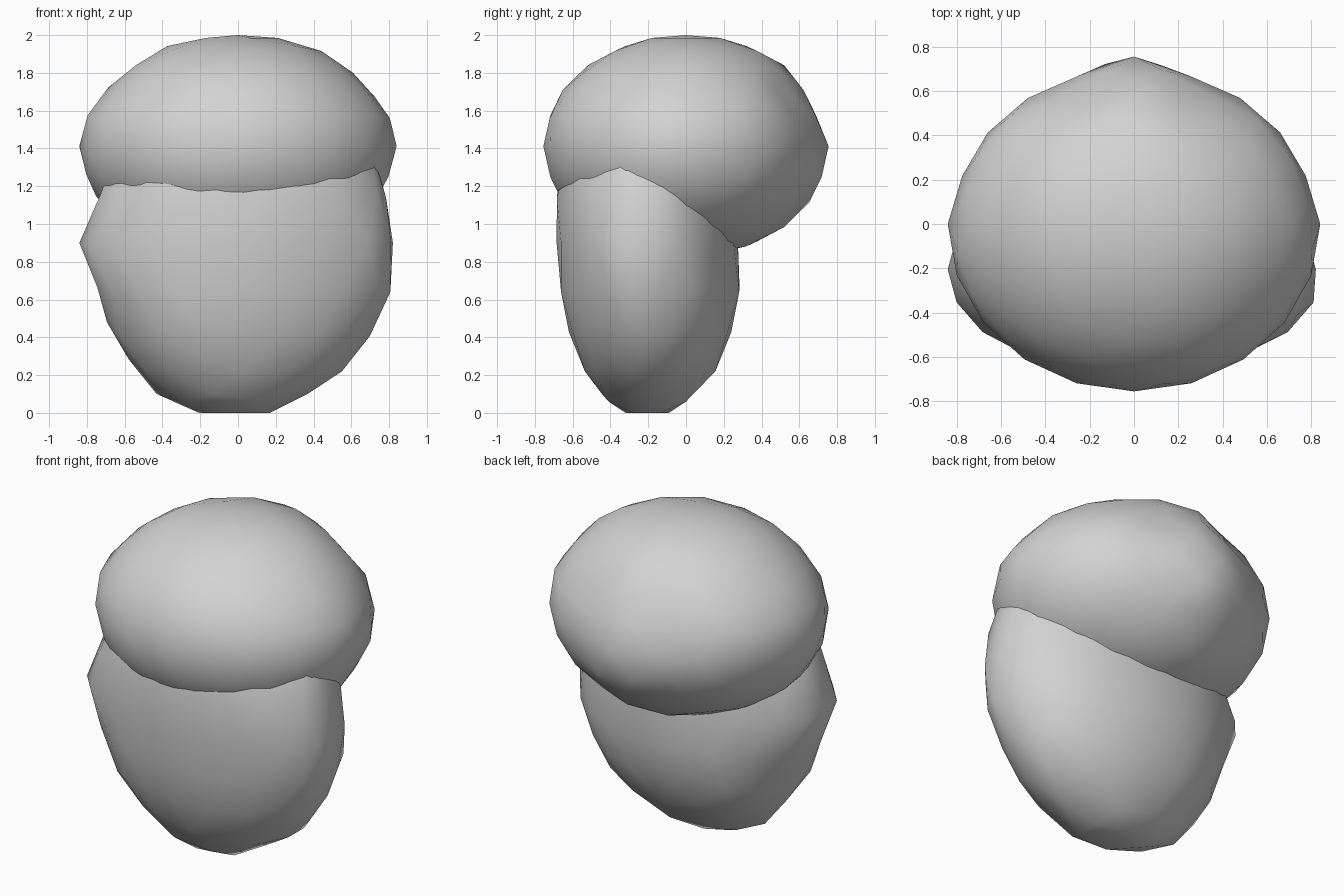
import bpy
from mathutils import Vector

cube = bpy.data.objects.get("Cube")
if cube:
    bpy.data.objects.remove(cube, do_unlink=True)

# One plain grey for both parts
clay = bpy.data.materials.new("light_grey_clay")
clay.use_nodes = True
colour = (0.65, 0.65, 0.65, 1)
clay.diffuse_color = colour
clay.node_tree.nodes["Principled BSDF"].inputs["Base Color"].default_value = colour


def shaped_ellipsoid(name, centre, radii, z_limits, shape):
    """Coarse smooth-shaded ellipsoid with flattened poles and local shaping."""
    bpy.ops.mesh.primitive_ico_sphere_add(subdivisions=3, radius=1)
    obj = bpy.context.object
    obj.name = name
    obj.data.name = name
    for v in obj.data.vertices:
        p = shape(Vector(c + n * r for c, n, r in zip(centre, v.co, radii)))
        p.z = min(max(p.z, z_limits[0]), z_limits[1])
        v.co = p
    obj.data.materials.append(clay)
    bpy.ops.object.shade_smooth()
    return obj


def jaw_shape(p):
    # Right cheek bulges low, draws in under the cap and narrows to the chin
    if p.x < -0.5:
        if p.z > 1.05:
            p.x += 0.05
        elif p.z > 0.75:
            p.x -= 0.02
        else:
            p.x += 0.04
    # Left cheek is fuller at the front
    if p.x > 0.6 and p.y < -0.28 and p.z > 0.6:
        p.x += 0.03
    # Left underside runs straight up from the chin
    if 0.2 < p.x < 0.5 and p.z < 0.2:
        p.z += 0.04
    # Back of the jaw is fuller low down, the front fuller near the cap
    if p.y > 0 and 0.15 < p.z < 0.8:
        p.y += 0.03
    if p.y < -0.5 and p.z > 1:
        p.y -= 0.02
    # Cut-in right chin corner
    if p.x < -0.2 and p.y < -0.2 and p.z < 0.3:
        p.y += 0.04
    # Shallow hollow under the chin
    if abs(p.x) < 0.05 and p.z < 0.02:
        p.z = 0.025
    return p


def cranium_shape(p):
    # Back corners taper towards a blunt point
    if p.y > 0.1 and abs(p.x) > 0.15:
        p.x *= 0.97
        p.y *= 0.93
    # Shoulders slope in a little above the widest line
    if 1.6 < p.z < 1.88:
        p.x *= 0.96
    if p.y > 0.5 and 1.48 < p.z < 1.8:
        p.y -= 0.03
    return p


# Lower, narrower jaw
shaped_ellipsoid("jaw", (0, -0.205, 0.9), (0.82, 0.48, 0.94), (0, 1.85), jaw_shape)

# Broad rounded cap overhanging the back
shaped_ellipsoid("cranium", (0, 0, 1.412), (0.84, 0.755, 0.592), (0.85, 2), cranium_shape)
